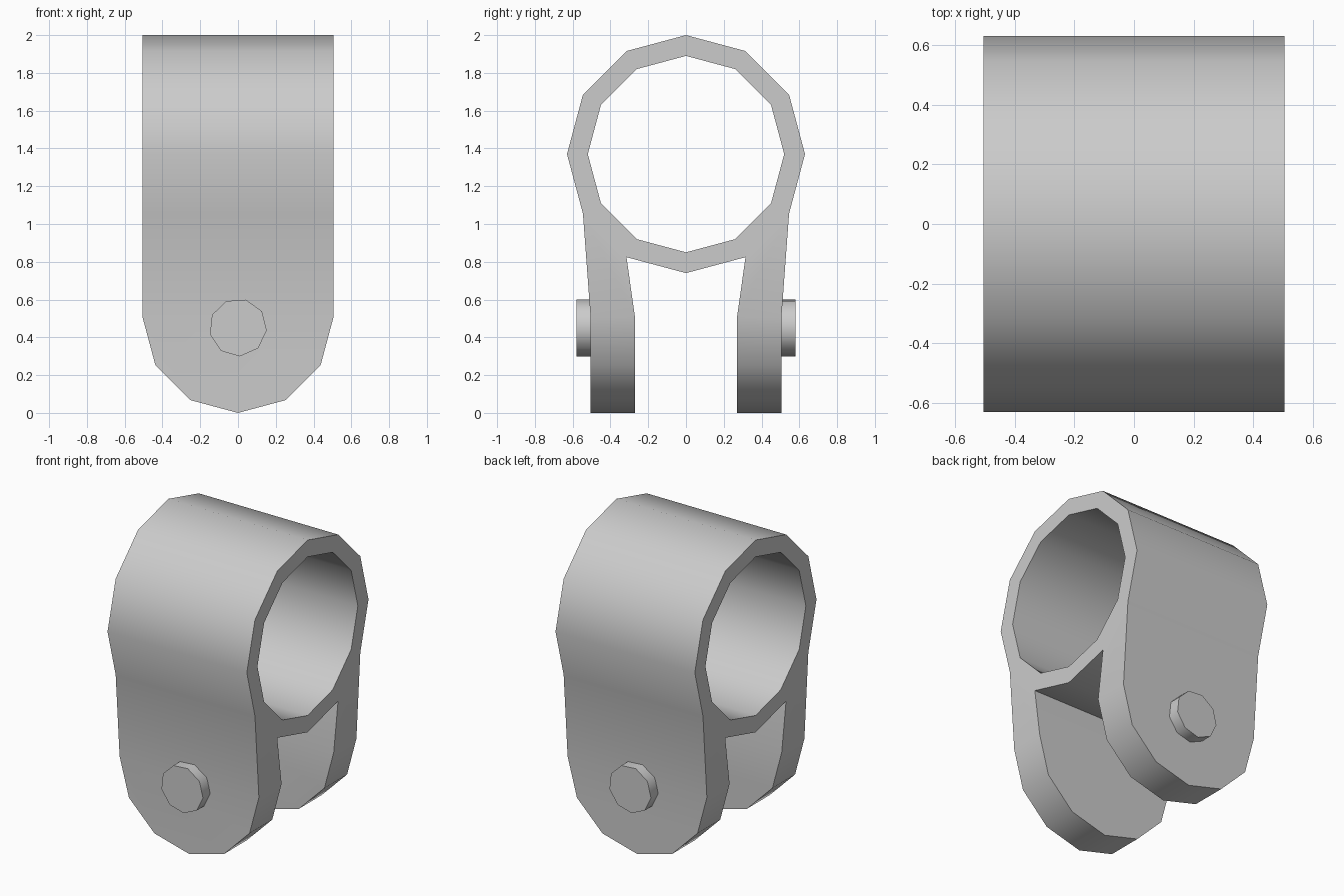
import bpy, bmesh
from math import sin, cos, radians

cube = bpy.data.objects.get("Cube")
if cube:
    bpy.data.objects.remove(cube)

HALF = 0.505            # half width, also radius of the rounded leg ends
RING_Z, OUTER, INNER = 1.37, 0.63, 0.52
LEG_OUT, LEG_IN = 0.505, 0.27

grey = bpy.data.materials.new("plain grey")
grey.use_nodes = True
colour = (0.6, 0.6, 0.6, 1)
grey.diffuse_color = colour
grey.node_tree.nodes["Principled BSDF"].inputs["Base Color"].default_value = colour


def finish(name, bm):
    bmesh.ops.remove_doubles(bm, verts=bm.verts, dist=0.0005)
    bmesh.ops.recalc_face_normals(bm, faces=bm.faces)
    mesh = bpy.data.meshes.new(name)
    bm.to_mesh(mesh)
    bm.free()
    mesh.materials.append(grey)
    obj = bpy.data.objects.new(name, mesh)
    bpy.context.collection.objects.link(obj)
    bpy.ops.object.select_all(action='DESELECT')
    obj.select_set(True)
    bpy.context.view_layer.objects.active = obj
    bpy.ops.object.shade_smooth_by_angle(angle=radians(45))
    return obj


def face(bm, points):
    bm.faces.new([bm.verts.new(p) for p in points])


def strip(bm, a, b):
    """Rectangle spanning the full width between two (y, z) points."""
    face(bm, [(-HALF, *a), (HALF, *a), (HALF, *b), (-HALF, *b)])


def ring_point(radius, step):
    a = radians(30 * step)
    return radius * cos(a), RING_Z + radius * sin(a)


# Twelve-sided ring, left open where the two legs join it
bm = bmesh.new()
for i in range(12):
    o1, o2 = ring_point(OUTER, i), ring_point(OUTER, i + 1)
    i1, i2 = ring_point(INNER, i), ring_point(INNER, i + 1)
    strip(bm, i1, i2)
    if i not in (7, 10):
        strip(bm, o1, o2)
    for x in (-HALF, HALF):
        face(bm, [(x, *p) for p in (o1, o2, i2, i1)])

# Two legs flowing out of the ring, each with a rounded lower end
arc = [(HALF * cos(radians(30 * k)), HALF - HALF * sin(radians(30 * k))) for k in range(7)]
for side in (-1, 1):
    top_out = ring_point(OUTER, 7 if side < 0 else 11)
    top_in = ring_point(OUTER, 8 if side < 0 else 10)
    mid_out, mid_in = (side * LEG_OUT, HALF), (side * LEG_IN, HALF)
    strip(bm, top_out, mid_out)
    strip(bm, top_in, mid_in)
    for x in (-HALF, HALF):
        face(bm, [(x, *p) for p in (top_out, mid_out, mid_in, top_in)])
    for y in (mid_out[0], mid_in[0]):
        face(bm, [(x, y, z) for x, z in arc])
    for (xa, za), (xb, zb) in zip(arc, arc[1:]):
        face(bm, [(xa, mid_out[0], za), (xb, mid_out[0], zb),
                  (xb, mid_in[0], zb), (xa, mid_in[0], za)])
finish("clamp_body", bm)

# Nine-sided pin heads, the back one turned half round
for name, s in (("front_pin", 1), ("back_pin", -1)):
    bm = bmesh.new()
    circle = [(0.153 * cos(radians(40 * k - 86)), 0.452 + 0.153 * sin(radians(40 * k - 86)))
              for k in range(9)]
    base = bm.faces.new([bm.verts.new((s * x, -s * 0.5, z)) for x, z in circle])
    grown = bmesh.ops.extrude_face_region(bm, geom=[base], use_keep_orig=True)
    moved = [v for v in grown["geom"] if isinstance(v, bmesh.types.BMVert)]
    bmesh.ops.translate(bm, verts=moved, vec=(0, -s * 0.08, 0))
    finish(name, bm)
